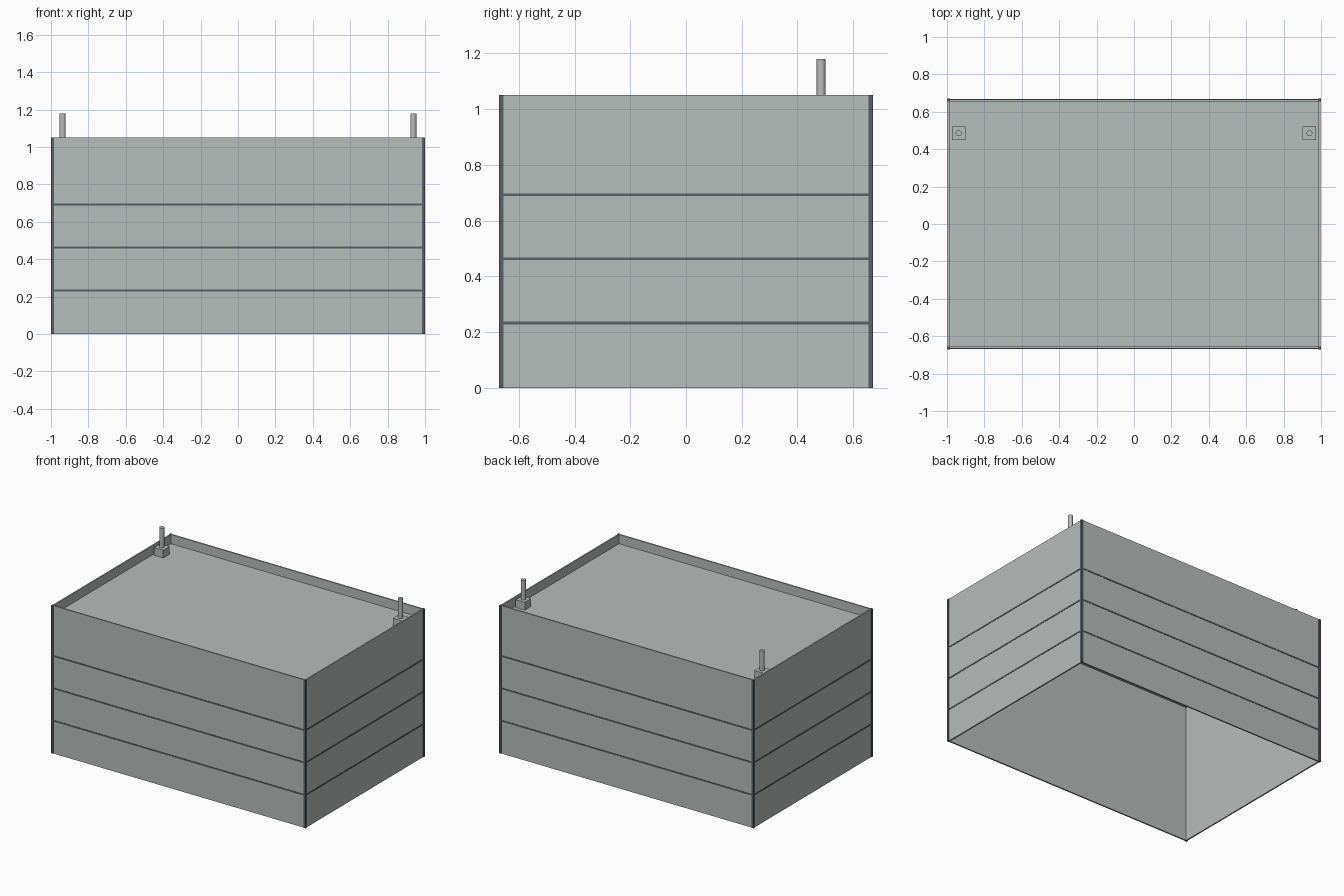
import bpy

if "Cube" in bpy.data.objects:
    bpy.data.objects.remove(bpy.data.objects["Cube"])


def material(name, rgb):
    m = bpy.data.materials.new(name)
    m.diffuse_color = (*rgb, 1.0)
    m.use_nodes = True
    m.node_tree.nodes["Principled BSDF"].inputs["Base Color"].default_value = m.diffuse_color
    return m


PANEL = material("pale grey", (0.47, 0.51, 0.50))
TRIM = material("dark slate", (0.10, 0.12, 0.135))

HX, HY = 1.0, 0.67        # half width and half depth over the posts
TOP = 1.05                # wall height
DECK = 0.985              # top of the recessed lid
POST = 0.015              # corner post width
STEP = 0.004              # panels sit this far inside the post faces
WALL = 0.01               # panel thickness


def box(name, x, y, z, mat):
    """Box from (min, max) ranges on each axis."""
    bpy.ops.mesh.primitive_cube_add(size=1)
    o = bpy.context.object
    o.name = name
    o.location = [(a + b) / 2 for a, b in (x, y, z)]
    o.scale = [b - a for a, b in (x, y, z)]
    bpy.ops.object.transform_apply(location=True, rotation=False, scale=True)
    o.data.materials.append(mat)
    return o


def span(side, outer, inner):
    """Range between two distances on one side of the centre."""
    return tuple(sorted((side * outer, side * inner)))


px, py = HX - STEP, HY - STEP         # outer panel faces
ix, iy = HX - POST, HY - POST         # inner faces of the posts

for s, fb, lr in ((-1, "front", "left"), (1, "back", "right")):
    # Wall panels
    box(fb + "_wall", (-ix, ix), span(s, py, py - WALL), (0, TOP), PANEL)
    box(lr + "_wall", span(s, px, px - WALL), (-iy, iy), (0, TOP), PANEL)

    # Dark seams between the panel rows
    for i, z in enumerate((0.233, 0.463, 0.693)):
        zr = (z - 0.005, z + 0.005)
        box(f"{fb}_seam_{i + 1}", (-ix, ix), span(s, py + 0.002, py - 0.002), zr, TRIM)
        box(f"{lr}_seam_{i + 1}", span(s, px + 0.002, px - 0.002), (-iy, iy), zr, TRIM)

    # Corner posts
    for t, name in ((-1, "front"), (1, "back")):
        box(f"{name}_{lr}_post", span(s, HX, ix), span(t, HY, iy), (0, TOP), TRIM)

    # Pin on a square block, at the back of each side
    cx, cy, h = s * 0.938, 0.485, 0.036
    box(lr + "_pin_block", (cx - h, cx + h), (cy - h, cy + h), (DECK, 1.04), PANEL)
    bpy.ops.mesh.primitive_cylinder_add(vertices=16, radius=0.016, depth=0.145,
                                        location=(cx, cy, 1.1075))
    pin = bpy.context.object
    pin.name = lr + "_pin"
    pin.data.materials.append(PANEL)
    bpy.ops.object.shade_smooth_by_angle()

# Recessed lid; the box is open underneath
box("lid", (-px + WALL, px - WALL), (-py + WALL, py - WALL), (DECK - 0.005, DECK), PANEL)
